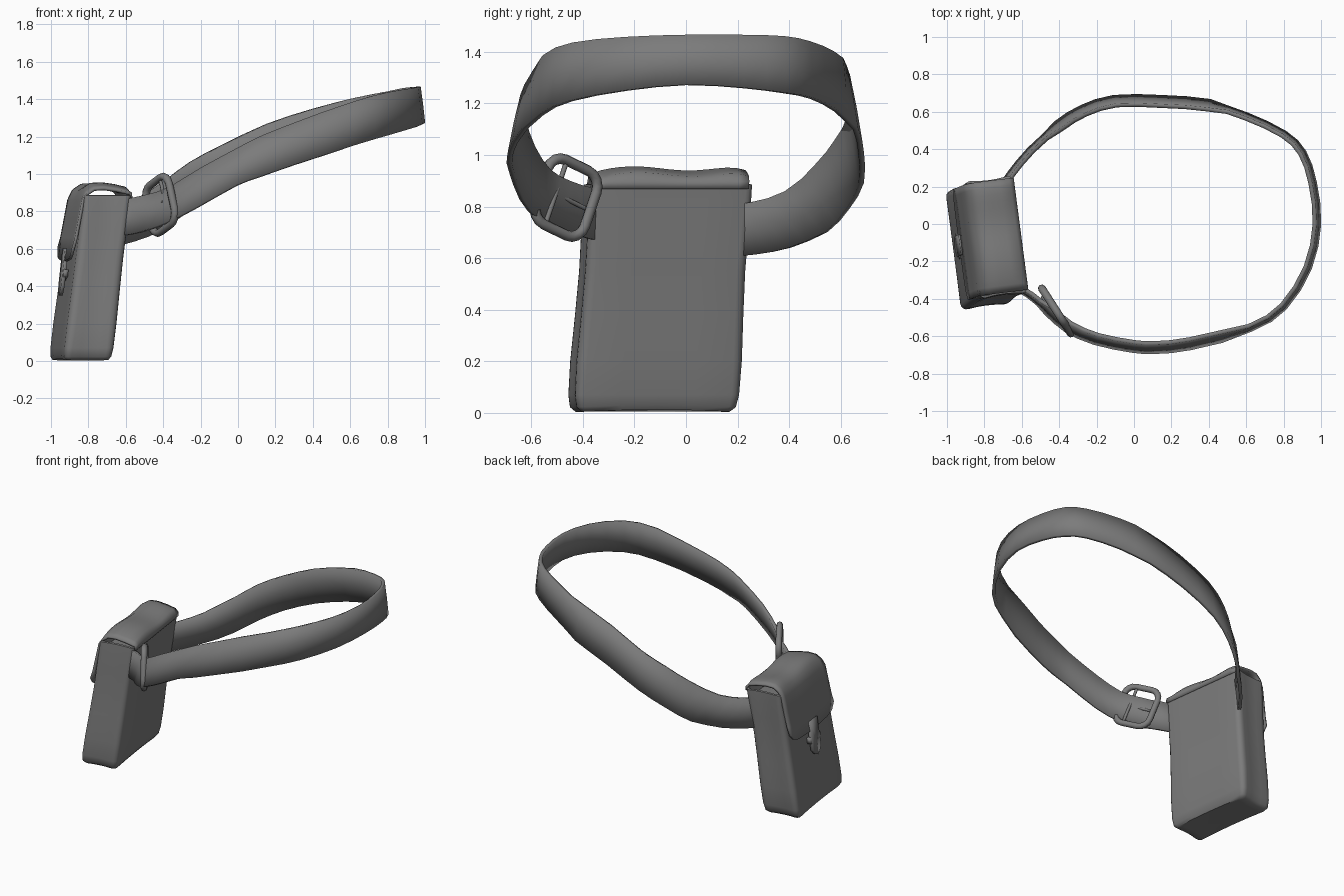
import bpy, bmesh, math
from mathutils import Vector

if "Cube" in bpy.data.objects:
    bpy.data.objects.remove(bpy.data.objects["Cube"])

mat = bpy.data.materials.new("grey leather")
mat.diffuse_color = (0.2, 0.2, 0.2, 1)
mat.use_nodes = True
mat.node_tree.nodes["Principled BSDF"].inputs["Base Color"].default_value = mat.diffuse_color


def make(name, verts, faces, angle=50, thick=0, offset=0):
    me = bpy.data.meshes.new(name)
    me.from_pydata([tuple(v) for v in verts], [], faces)
    bm = bmesh.new()
    bm.from_mesh(me)
    bmesh.ops.recalc_face_normals(bm, faces=bm.faces)
    bm.to_mesh(me)
    bm.free()
    me.materials.append(mat)
    ob = bpy.data.objects.new(name, me)
    bpy.context.collection.objects.link(ob)
    if thick:
        m = ob.modifiers.new("thickness", 'SOLIDIFY')
        m.thickness, m.offset = thick, offset
    bpy.ops.object.select_all(action='DESELECT')
    ob.select_set(True)
    bpy.context.view_layer.objects.active = ob
    bpy.ops.object.shade_smooth_by_angle(angle=math.radians(angle))
    return ob


def grid(rows, closed_u=False, closed_v=False):
    """Join equal rows of points into a quad sheet."""
    n, k = len(rows), len(rows[0])
    faces = [(i * k + j, i * k + (j + 1) % k,
              (i + 1) % n * k + (j + 1) % k, (i + 1) % n * k + j)
             for i in range(n if closed_v else n - 1)
             for j in range(k if closed_u else k - 1)]
    return [p for r in rows for p in r], faces


def pouch(u, v, z):
    """Leaning pouch space: u along its width, v towards its face."""
    t = z / 0.9
    return Vector((-0.843 + 0.098 * t - 0.13 * u - 0.99 * v,
                   -0.13 + 0.06 * t + 0.99 * u - 0.13 * v, z))


def rounded(hu, hv, r, seg=4, extra=0):
    """Rounded rectangle, with extra points along each straight side."""
    pts = []
    for q, (su, sv) in enumerate([(1, 1), (-1, 1), (-1, -1), (1, -1)]):
        for s in range(seg + 1):
            a = math.pi / 2 * (q + s / seg)
            pts.append((su * (hu - r) + r * math.cos(a), sv * (hv - r) + r * math.sin(a)))
        nu, nv = [(-1, 1), (-1, -1), (1, -1), (1, 1)][q]
        b = math.pi / 2 * (q + 1)
        end = (nu * (hu - r) + r * math.cos(b), nv * (hv - r) + r * math.sin(b))
        p = pts[-1]
        for s in range(1, extra + 1):
            f = s / (extra + 1)
            pts.append((p[0] + (end[0] - p[0]) * f, p[1] + (end[1] - p[1]) * f))
    return pts


# Pouch body: stacked rounded sections with pinched sides, sunken mouth
sections = [(0.25, 0.095, 0.006, 0.03), (0.295, 0.115, 0.004, 0.03), (0.318, 0.127, 0.022, 0.035),
            (0.328, 0.132, 0.07, 0.04), (0.331, 0.133, 0.2, 0.045), (0.325, 0.13, 0.38, 0.045),
            (0.321, 0.128, 0.55, 0.045), (0.322, 0.128, 0.7, 0.04), (0.323, 0.126, 0.82, 0.035),
            (0.321, 0.126, 0.885, 0.03), (0.309, 0.114, 0.888, 0.025), (0.295, 0.1, 0.83, 0.025)]
rows = []
for hu, hv, z, r in sections:
    row = []
    for u, v in rounded(hu, hv, r, extra=3):
        pinch = 0.014 * max(0, 1 - (v / hv) ** 2) if abs(u) > 0.95 * hu else 0
        lift = 0.008 * (1 - (u / hu) ** 2) if z < 0.05 else 0
        row.append(pouch(u - math.copysign(pinch, u), v - 0.012 * z, z + lift))
    rows.append(row)
verts, faces = grid(rows, closed_u=True)
k = len(rows[0])
faces += [tuple(range(k)), tuple(range(len(verts) - k, len(verts)))]
make("pouch_body", verts, faces)

# Flap: sheet over the mouth and down the face, with rounded lower corners
profile = [(-0.138, 0.868), (-0.135, 0.895), (-0.115, 0.918), (-0.06, 0.93), (0.01, 0.94),
           (0.065, 0.937), (0.1, 0.912), (0.118, 0.86), (0.126, 0.76), (0.134, 0.66)]
rows = []
for i in range(-8, 9):
    s = i / 8
    hem = 0.53 + 0.02 * abs(s) + 0.055 * abs(s) ** 10
    u = 0.3 * s
    wave = 0.008 * math.cos(math.pi * 1.4 * (s + 0.45)) - 0.014 * s ** 8
    rows.append([pouch(u, v, z + (wave if z > 0.9 else 0)) for v, z in profile]
                + [pouch(u, 0.144, hem)])
verts, faces = grid(rows)
make("flap", verts, faces, thick=0.016)


# Closing tab with pointed end and its keeper
def tab(name, w, v, top, shoulder, tip, thick):
    pts = [(-w, top), (w, top), (w, shoulder), (w * 0.5, tip + 0.015), (0, tip),
           (-w * 0.5, tip + 0.015), (-w, shoulder)]
    make(name, [pouch(a, v, z) for a, z in pts], [tuple(range(7))], thick=thick)


tab("closing_tab", 0.055, 0.146, 0.6, 0.4, 0.35, 0.02)
tab("tab_keeper", 0.07, 0.14, 0.49, 0.45, 0.43, 0.026)

# Belt: x, y, lower edge, upper edge along the loop
path = [(-0.6, -0.355, 0.672, 0.865), (-0.555, -0.38, 0.678, 0.875), (-0.45, -0.465, 0.705, 0.9),
        (-0.35, -0.55, 0.745, 0.945), (-0.2, -0.615, 0.825, 1.035), (0, -0.655, 0.94, 1.14),
        (0.12, -0.66, 0.985, 1.2), (0.3, -0.64, 1.05, 1.27), (0.62, -0.555, 1.155, 1.385),
        (0.8, -0.44, 1.21, 1.435), (0.93, -0.23, 1.25, 1.457), (0.978, 0, 1.272, 1.465),
        (0.955, 0.22, 1.26, 1.465), (0.9, 0.38, 1.24, 1.46), (0.8, 0.48, 1.22, 1.44),
        (0.6, 0.575, 1.17, 1.4), (0.4, 0.635, 1.1, 1.345), (0.15, 0.655, 1.01, 1.265),
        (-0.1, 0.657, 0.89, 1.15), (-0.27, 0.605, 0.79, 1.06), (-0.4, 0.525, 0.7, 0.965),
        (-0.55, 0.395, 0.64, 0.86), (-0.655, 0.27, 0.615, 0.82), (-0.7, 0.2, 0.61, 0.81)]
path = [Vector(p) for p in path]
fine = []
for i in range(len(path) - 1):
    a, b, c, d = (path[min(max(i + j, 0), len(path) - 1)] for j in (-1, 0, 1, 2))
    fine += [b, (9 * (b + c) - a - d) / 16]
fine.append(path[-1])
rows = []
for x, y, lo, hi in fine:
    lean = 0.012 if x > 0.5 else 0.024 if x > -0.45 else 0.012
    inward = Vector((0.15 - x, -y, 0)).normalized() * lean
    rows.append([Vector((x, y, lo)) - inward, Vector((x, y, (lo + hi) / 2)) - inward * 0.1,
                 Vector((x, y, hi)) + inward])
verts, faces = grid(rows)
make("belt", verts, faces, thick=0.022)

# Buckle: rounded ring in a plane along the belt, tilted with its slope
centre = Vector((-0.415, -0.465, 0.835))
along, up = Vector((0.54, -0.84, 0)), Vector((0, 0, 1))
tilt = math.radians(22)
e1 = along * math.cos(tilt) + up * math.sin(tilt)
e2 = up * math.cos(tilt) - along * math.sin(tilt)
out = e1.cross(e2)


def tube(name, pts, r, closed, sides=8):
    n = len(pts)
    rows = []
    for i, p in enumerate(pts):
        a = pts[(i - 1) % n] if closed or i else p
        b = pts[(i + 1) % n] if closed or i < n - 1 else p
        side = (b - a).normalized().cross(out)
        rows.append([p + r * (side * math.cos(t) + out * math.sin(t))
                     for t in (2 * math.pi * j / sides for j in range(sides))])
    verts, faces = grid(rows, closed_u=True, closed_v=closed)
    if not closed:
        faces += [tuple(range(sides)), tuple(range(len(verts) - sides, len(verts)))]
    make(name, verts, faces)


tube("buckle_ring", [centre + e1 * a + e2 * b for a, b in rounded(0.122, 0.135, 0.065)], 0.021, True)
tube("buckle_bar", [centre + e1 * 0.05 + e2 * s * 0.13 for s in (-1, 0, 1)], 0.01, False)
tube("buckle_prong", [centre + e1 * 0.05 + out * 0.012, centre - e1 * 0.03 + out * 0.02,
                      centre - e1 * 0.115 + out * 0.022], 0.009, False)
